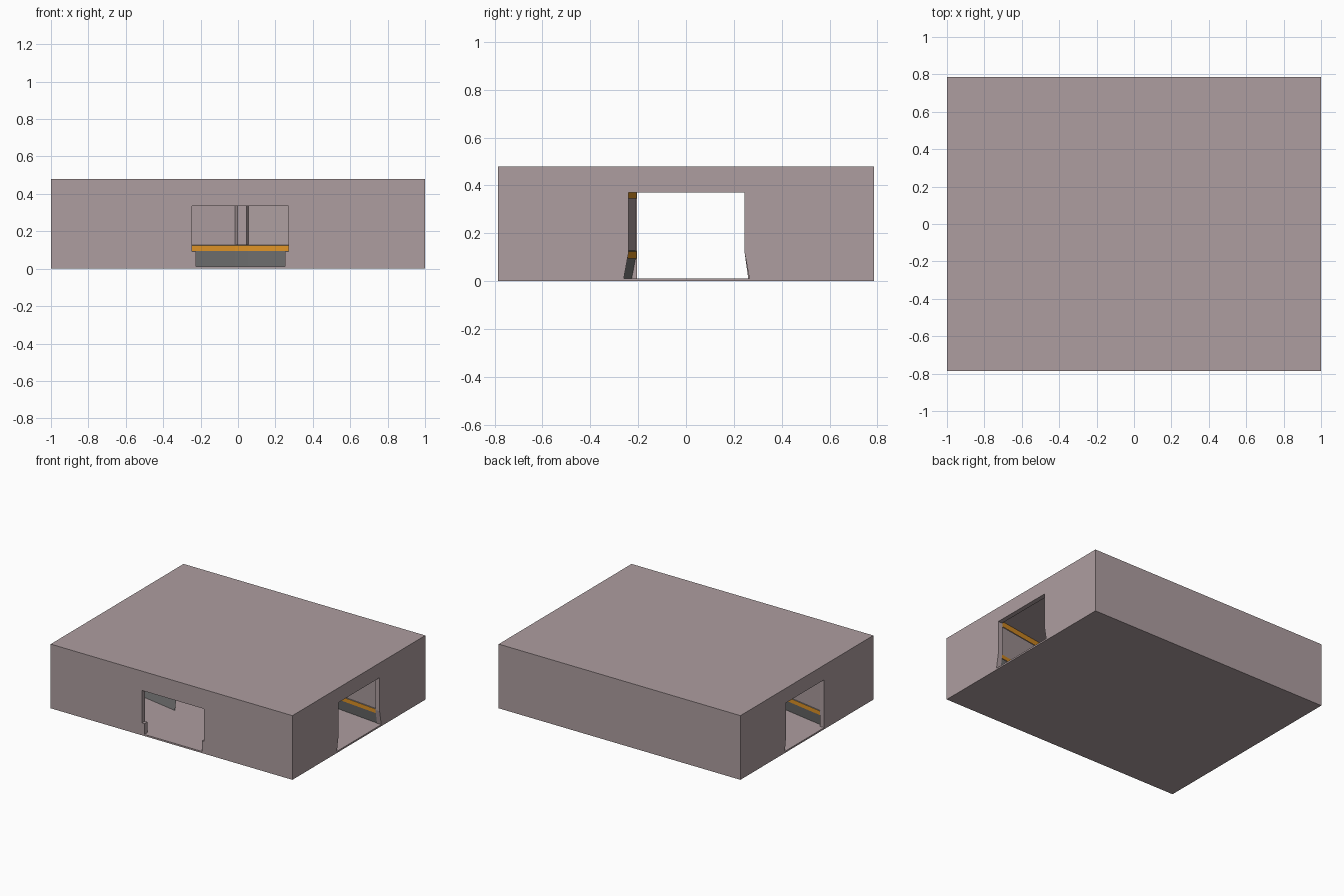
import bpy, bmesh

if "Cube" in bpy.data.objects:
    bpy.data.objects.remove(bpy.data.objects["Cube"])

def material(name, rgb):
    m = bpy.data.materials.new(name)
    m.diffuse_color = (*rgb, 1)
    m.use_nodes = True
    m.node_tree.nodes["Principled BSDF"].inputs["Base Color"].default_value = m.diffuse_color
    return m

PINK = material("dusty_pink", (0.42, 0.34, 0.35))
ORANGE = material("orange_trim", (0.75, 0.30, 0.02))
GREY = material("plinth_grey", (0.19, 0.19, 0.19))

def add_object(name, bm, mat):
    me = bpy.data.meshes.new(name)
    bm.to_mesh(me)
    bm.free()
    ob = bpy.data.objects.new(name, me)
    bpy.context.scene.collection.objects.link(ob)
    me.materials.append(mat)
    return ob

def prism(name, pts, vec, mat=PINK):
    """Extrude a closed 3D outline along vec."""
    bm = bmesh.new()
    f = bm.faces.new([bm.verts.new(p) for p in pts])
    r = bmesh.ops.extrude_face_region(bm, geom=[f])
    bmesh.ops.translate(bm, vec=vec, verts=[v for v in r["geom"] if isinstance(v, bmesh.types.BMVert)])
    bmesh.ops.recalc_face_normals(bm, faces=bm.faces)
    return add_object(name, bm, mat)

def block(name, x, y, z0, z1):
    return prism(name, [(-x, -y, z0), (x, -y, z0), (x, y, z0), (-x, y, z0)], (0, 0, z1 - z0))

# Outer block, hollowed, with three door openings
W, D, H, T, F = 1.0, 0.785, 0.48, 0.035, 0.012
body = block("outer_block", W, D, 0, H)
right = [(-.26, F), (.265, F), (.245, .12), (.245, .37), (-.24, .37), (-.24, .12)]
left = [(-.205, F), (.26, F), (.245, .12), (.245, .37), (-.205, .37)]
front = [(-.225, F), (.25, F), (.25, .092), (.27, .092), (.27, .335),
         (-.245, .335), (-.245, .092), (-.225, .092)]
cutters = [
    block("cavity_cutter", W - T, D - T, F, .385),
    prism("right_door_cutter", [(.9, y, z) for y, z in right], (.2, 0, 0)),
    prism("left_door_cutter", [(-.9, y, z) for y, z in left], (-.2, 0, 0)),
    prism("front_door_cutter", [(x, -.7, z) for x, z in front], (0, -.2, 0)),
]
for c in cutters:
    c.hide_render = True
    m = body.modifiers.new(c.name, 'BOOLEAN')
    m.operation, m.solver, m.object = 'DIFFERENCE', 'EXACT', c
bpy.context.view_layer.update()
dg = bpy.context.evaluated_depsgraph_get()
carved = bpy.data.meshes.new_from_object(body.evaluated_get(dg))
body.modifiers.clear()
body.data = carved
for c in cutters:
    bpy.data.objects.remove(c)

# Corridor floor, widening towards the middle
bm = bmesh.new()
outline = [(.965, -.26), (.965, .265), (.055, .36), (-.015, .36), (-.965, .265),
           (-.965, -.225), (.02, -.39)]
bm.faces.new([bm.verts.new((x, y, F + .002)) for x, y in outline])
add_object("corridor_floor", bm, PINK)

def band(name, path, side, lower, upper, mat):
    """Vertical strip along a plan path; lower/upper = (outward offset, z)."""
    bm = bmesh.new()
    rows = [[bm.verts.new((x, y + side * o, z)) for x, y in path] for o, z in (lower, upper)]
    for i in range(len(path) - 1):
        q = [rows[0][i], rows[0][i + 1], rows[1][i + 1], rows[1][i]]
        bm.faces.new(q if side > 0 else q[::-1])
    return add_object(name, bm, mat)

def wall(name, path, side, upper_path=None):
    band(name + "_plinth", path, side, (.02, F), (.004, .095), GREY)
    band(name + "_rail", path, side, (0, .095), (0, .125), ORANGE)
    band(name + "_rail_top", path, side, (0, .125), (.004, .128), GREY)
    band(name + "_panel", upper_path or path, side, (.004, .128), (.004, .345), PINK)
    band(name + "_top_trim", path, side, (0, .345), (0, .385), ORANGE)

# Bent corridor walls: back wall with a central pilaster, front wall in two halves
E = W - T
wall("back_wall", [(-E, .248), (-.015, .34), (.055, .34), (E, .248)], 1,
     [(-E, .248), (-.015, .34), (-.003, .315), (.045, .315), (.055, .34), (E, .248)])
wall("front_left_wall", [(-E, -.207), (-.275, -.332)], -1)
wall("front_right_wall", [(.3, -.347), (E, -.242)], -1)
